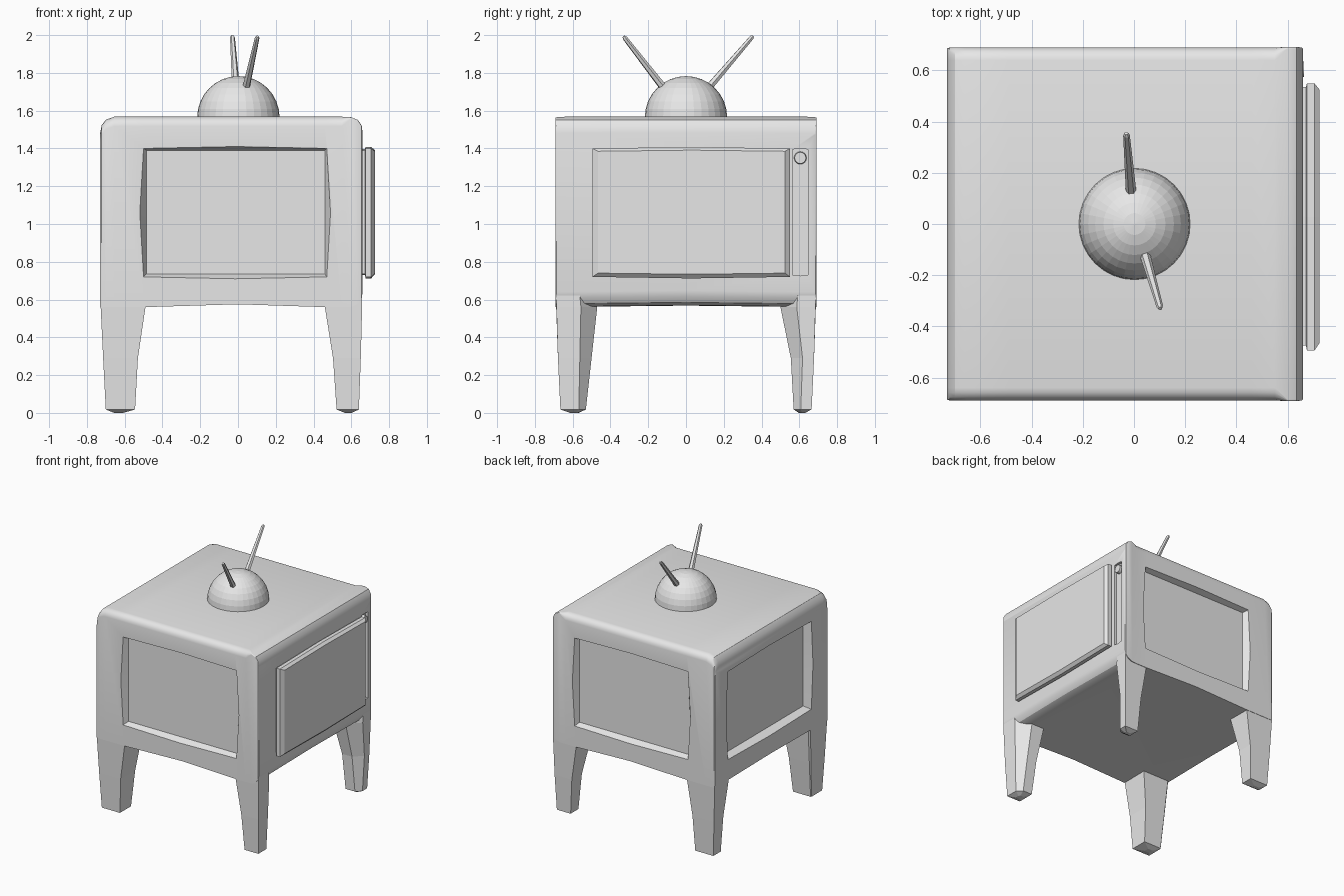
import bpy, bmesh, math
from mathutils import Vector, Matrix

if "Cube" in bpy.data.objects:
    bpy.data.objects.remove(bpy.data.objects["Cube"])

grey = bpy.data.materials.new("plain_grey")
grey.diffuse_color = (0.8, 0.8, 0.8, 1)
grey.use_nodes = True
grey.node_tree.nodes["Principled BSDF"].inputs["Base Color"].default_value = grey.diffuse_color


def finish(name, bm, smooth=False):
    bmesh.ops.recalc_face_normals(bm, faces=bm.faces)
    me = bpy.data.meshes.new(name)
    bm.to_mesh(me)
    bm.free()
    ob = bpy.data.objects.new(name, me)
    bpy.context.collection.objects.link(ob)
    me.materials.append(grey)
    if smooth:
        shade(ob)
    return ob


def activate(ob):
    bpy.ops.object.select_all(action='DESELECT')
    ob.select_set(True)
    bpy.context.view_layer.objects.active = ob


def shade(ob):
    activate(ob)
    bpy.ops.object.shade_smooth_by_angle(angle=math.radians(30))


def loft(name, rings, smooth=False):
    """Skin a list of equal-length rings and cap both ends."""
    bm = bmesh.new()
    vs = [[bm.verts.new(p) for p in ring] for ring in rings]
    n = len(vs[0])
    for a, b in zip(vs, vs[1:]):
        for i in range(n):
            j = (i + 1) % n
            bm.faces.new((a[i], a[j], b[j], b[i]))
    bm.faces.new(vs[0])
    bm.faces.new(vs[-1])
    return finish(name, bm, smooth)


def outline(u0, u1, z0, z1, bulge_u=0.0, bulge_z=0.0):
    """Eight-point rectangle whose sides bow outwards."""
    um, zm = (u0 + u1) / 2, (z0 + z1) / 2
    return [(u0, z0), (um, z0 - bulge_z), (u1, z0), (u1 + bulge_u, zm),
            (u1, z1), (um, z1 + bulge_z), (u0, z1), (u0 - bulge_u, zm)]


def on_x(x, pts):
    return [(x, u, z) for u, z in pts]


def on_y(y, pts):
    return [(u, y, z) for u, z in pts]


# cabinet: cross-sections along x, rounded top edges turning crisp at the screen end
def section(x, top, bottom, r, w):
    arc = [(w - r + r * math.cos(a), top - r + r * math.sin(a))
           for a in (k * math.pi / 8 for k in range(5))]
    right = [(w, bottom)] + arc
    left = [(-y, z) for y, z in reversed(right)]
    return on_x(x, right + left + [(0, bottom + 0.008)])


cabinet = loft("cabinet", [section(*s) for s in (
    (-0.73, 1.48, 0.56, 0.05, 0.685), (-0.722, 1.522, 0.56, 0.05, 0.69),
    (-0.70, 1.552, 0.56, 0.05, 0.69), (-0.655, 1.568, 0.56, 0.05, 0.69),
    (-0.49, 1.568, 0.56, 0.05, 0.69), (0.0, 1.568, 0.575, 0.05, 0.69),
    (0.46, 1.568, 0.56, 0.05, 0.69), (0.55, 1.568, 0.56, 0.05, 0.69),
    (0.60, 1.565, 0.562, 0.006, 0.692), (0.636, 1.55, 0.578, 0.006, 0.692),
    (0.655, 1.52, 0.608, 0.006, 0.69), (0.66, 1.48, 0.64, 0.006, 0.685))])

# recessed panels on three sides, and the control strip beside the screen
outer = dict(bulge_u=0.02, bulge_z=0.01)
wide_x = outline(-0.50, 0.47, 0.72, 1.40, **outer)
flat_x = outline(-0.485, 0.46, 0.735, 1.39)
wide_y = outline(-0.49, 0.53, 0.72, 1.40, **outer)
flat_y = outline(-0.475, 0.515, 0.735, 1.39)
strip = outline(0.565, 0.645, 0.73, 1.395, 0.0, 0.004)
cutters = [
    loft("front_cutter", [on_y(-0.80, wide_x), on_y(-0.69, wide_x), on_y(-0.645, flat_x)]),
    loft("rear_cutter", [on_y(0.80, wide_x), on_y(0.69, wide_x), on_y(0.645, flat_x)]),
    loft("side_cutter", [on_x(-0.80, wide_y), on_x(-0.73, wide_y), on_x(-0.67, flat_y)]),
    loft("strip_cutter", [on_x(0.75, strip), on_x(0.64, strip)]),
]
for cutter in cutters:
    mod = cabinet.modifiers.new("cut", 'BOOLEAN')
    mod.operation = 'DIFFERENCE'
    mod.solver = 'EXACT'
    mod.object = cutter
    activate(cabinet)
    bpy.ops.object.modifier_apply(modifier=mod.name)
    bpy.data.objects.remove(cutter)
shade(cabinet)

# screen slab standing proud of the cabinet
edge = outline(-0.495, 0.55, 0.72, 1.40, 0.0, 0.008)
face = outline(-0.465, 0.525, 0.74, 1.385, 0.0, 0.006)
neck = outline(-0.475, 0.535, 0.735, 1.39, 0.0, 0.006)
loft("screen", [on_x(0.65, neck), on_x(0.672, neck), on_x(0.676, edge),
                on_x(0.705, edge), on_x(0.725, face)])

# control knob
bm = bmesh.new()
bmesh.ops.create_cone(bm, cap_ends=True, segments=16, radius1=0.034, radius2=0.03, depth=0.03,
                      matrix=Matrix.Translation((0.65, 0.605, 1.35))
                      @ Matrix.Rotation(math.pi / 2, 4, 'Y'))
finish("control_knob", bm, True)


# tapered legs with a chamfered inner corner and a blunt pointed foot
def leg(name, sy, levels, chamfer):
    rings = []
    for z, xo, xi, yo, yi in levels:
        d = chamfer if xo > 0 else -chamfer
        d *= 0.4 + z
        yo, yi = sy * yo, sy * yi
        rings.append([(xo, yo, z), (xi, yo, z), (xi, yi, z), (xo - d, yi, z),
                      (xo, yi + sy * abs(d), z)])
    c = sum((Vector(p) for p in rings[-1]), Vector((0, 0, 0))) / 5
    rings.append([(c.x + (p[0] - c.x) * 0.3, c.y + (p[1] - c.y) * 0.3, 0) for p in rings[-1]])
    loft(name, rings)


for sy, tag, inner in ((-1, "near", (0.47, 0.50, 0.53)), (1, "far", (0.50, 0.555, 0.57))):
    a, b, c = inner
    leg("left_leg_" + tag, sy, ((0.58, -0.728, -0.487, 0.688, a), (0.29, -0.714, -0.53, 0.678, b),
                                (0.018, -0.70, -0.545, 0.665, c)), 0.012)
    leg("right_leg_" + tag, sy, ((0.645, 0.657, 0.46, 0.688, a), (0.56, 0.657, 0.46, 0.686, a),
                                 (0.29, 0.65, 0.503, 0.678, b),
                                 (0.018, 0.64, 0.522, 0.665, c)), 0.09)

# dome on top
bm = bmesh.new()
bmesh.ops.create_uvsphere(bm, u_segments=32, v_segments=16, radius=0.218)
bmesh.ops.delete(bm, geom=[v for v in bm.verts if v.co.z < -0.06], context='VERTS')
bmesh.ops.translate(bm, verts=bm.verts, vec=(0.002, 0, 1.565))
finish("dome", bm)


# two splayed antennae
def antenna(name, start, end):
    start, end = Vector(start), Vector(end)
    q = (end - start).to_track_quat('Z', 'Y')

    def ring(p, r):
        return [p + q @ Vector((r * math.cos(k * math.pi / 3), r * math.sin(k * math.pi / 3), 0))
                for k in range(6)]
    tip = end - (end - start).normalized() * 0.012
    loft(name, [ring(start, 0.021), ring(tip, 0.013), ring(end, 0.008)])


antenna("antenna_near", (0.04, -0.11, 1.71), (0.103, -0.33, 1.993))
antenna("antenna_far", (-0.01, 0.11, 1.71), (-0.03, 0.355, 1.996))
